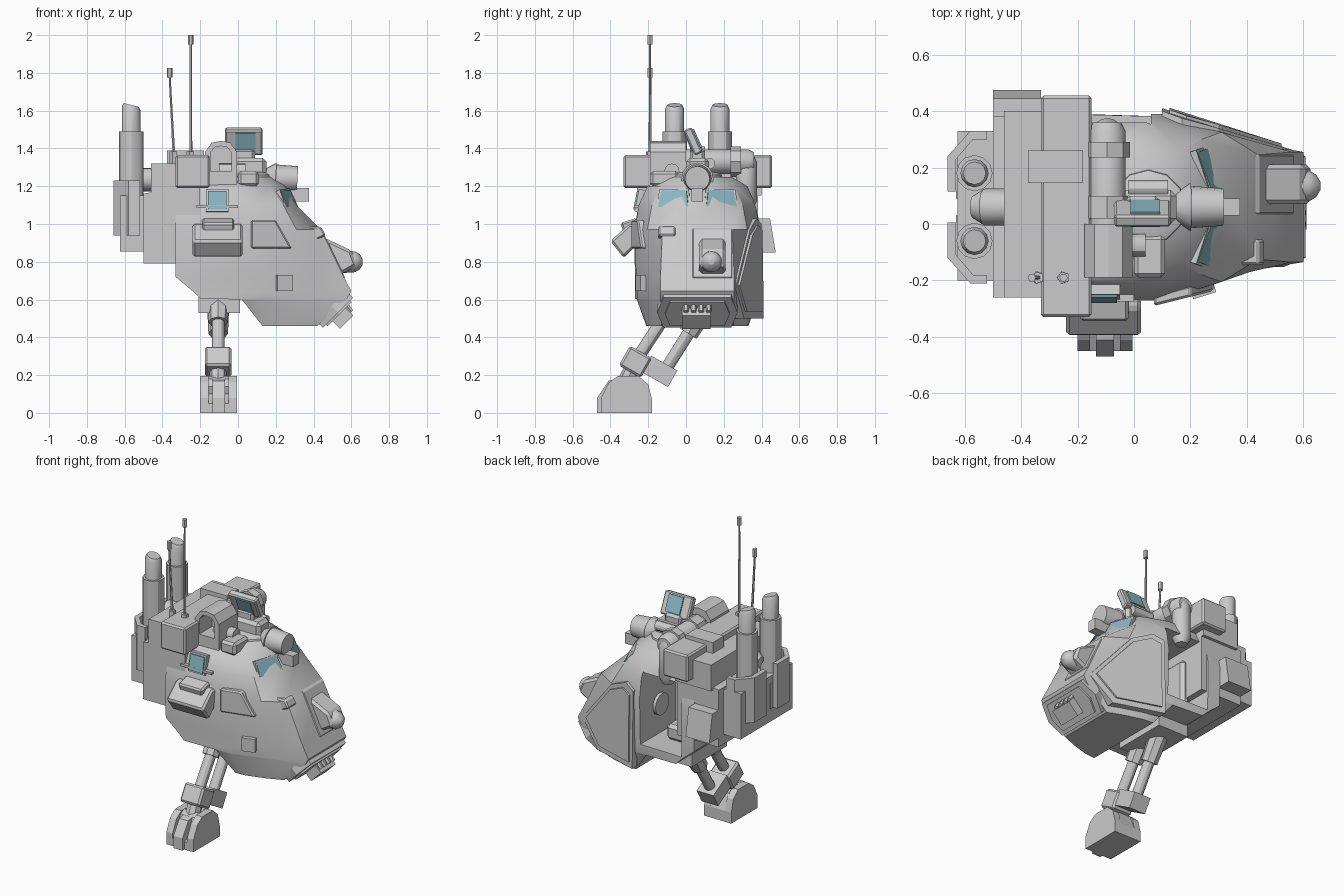
import bpy, bmesh, math
from mathutils import Vector, Matrix

if "Cube" in bpy.data.objects:
    bpy.data.objects.remove(bpy.data.objects["Cube"])

YC = 0.06  # centre line of the body in y


def mesh(name, verts, faces, color=None, bevel=0, smooth=False):
    me = bpy.data.meshes.new(name)
    me.from_pydata([tuple(v) for v in verts], [], faces)
    bm = bmesh.new()
    bm.from_mesh(me)
    bmesh.ops.recalc_face_normals(bm, faces=bm.faces)
    bm.to_mesh(me)
    bm.free()
    ob = bpy.data.objects.new(name, me)
    bpy.context.collection.objects.link(ob)
    if color:
        me.materials.append(color)
    if bevel:
        m = ob.modifiers.new("bevel", 'BEVEL')
        m.width, m.segments = bevel, 1
    if smooth:
        bpy.ops.object.select_all(action='DESELECT')
        bpy.context.view_layer.objects.active = ob
        ob.select_set(True)
        bpy.ops.object.shade_smooth_by_angle(angle=math.radians(30))
    return ob


def loft(name, rings, **kw):
    n = len(rings[0])
    faces = [(k*n+i, k*n+(i+1) % n, (k+1)*n+(i+1) % n, (k+1)*n+i)
             for k in range(len(rings)-1) for i in range(n)]
    faces += [tuple(range(n)), tuple(range((len(rings)-1)*n, len(rings)*n))]
    return mesh(name, [v for r in rings for v in r], faces, **kw)


def box(name, x, y, z, rot=(0, 0, 0), **kw):
    c = Vector((sum(x)/2, sum(y)/2, sum(z)/2))
    rm = (Matrix.Rotation(rot[2], 3, 'Z') @ Matrix.Rotation(rot[1], 3, 'Y') @ Matrix.Rotation(rot[0], 3, 'X'))
    rings = [[c + rm @ (Vector((x[i], y[j], k)) - c) for i, j in ((0, 0), (1, 0), (1, 1), (0, 1))] for k in z]
    return loft(name, rings, **kw)


def prism(name, pts, axis, lo, hi, **kw):
    put = {'x': lambda a, b, c: (c, a, b), 'y': lambda a, b, c: (a, c, b), 'z': lambda a, b, c: (a, b, c)}[axis]
    return loft(name, [[put(a, b, c) for a, b in pts] for c in (lo, hi)], **kw)


def tube(name, pts, radii, n=16, smooth=True, **kw):
    d = (Vector(pts[-1]) - Vector(pts[0])).normalized()
    q = d.to_track_quat('Z', 'Y')
    rings = [[Vector(p) + q @ Vector((r*math.cos(2*math.pi*i/n), r*math.sin(2*math.pi*i/n), 0)) for i in range(n)]
             for p, r in zip(pts, radii)]
    return loft(name, rings, smooth=smooth, **kw)


def cut(ob, cutter):
    cutter.hide_render = cutter.hide_viewport = True
    m = ob.modifiers.new("cut", 'BOOLEAN')
    m.operation, m.object, m.solver = 'DIFFERENCE', cutter, 'EXACT'


glass = bpy.data.materials.new("glass")
glass.diffuse_color = (0.25, 0.48, 0.55, 1)
glass.use_nodes = True
glass.node_tree.nodes["Principled BSDF"].inputs["Base Color"].default_value = glass.diffuse_color

# cockpit hull: levels of z, back x, back half width, mid x, half width, shoulder, front
levels = [(0.46, .13, .27, .2, .265, .32, .23, .42, .19), (0.6, .02, .32, .13, .32, .42, .225, .575, .195),
          (0.605, -.2, .33, .13, .32, .42, .225, .578, .195), (0.645, -.24, .33, .13, .32, .42, .225, .6, .195),
          (0.72, -.33, .33, .13, .325, .41, .23, .56, .195), (0.97, -.33, .335, .1, .33, .31, .265, .44, .185),
          (1.1, -.33, .31, .05, .31, .24, .24, .31, .09), (1.2, -.3, .26, .0, .265, .17, .2, .25, .07),
          (1.25, -.25, .17, .0, .18, .1, .13, .18, .05)]
rings = []
for L in levels:
    half = [(L[i], L[i+1]) for i in (1, 3, 5, 7)]
    rings.append([(x, YC-w, L[0]) for x, w in half] + [(x, YC+w, L[0]) for x, w in reversed(half)])
hull = loft("cockpit_hull", rings, smooth=True)

# doorway in the far side, with seat and dial inside
cut(hull, box("door_cutter", (-.24, .06), (.02, .6), (.66, 1.12)))
box("seat", (-.22, -.02), (.06, .24), (.66, .76), bevel=.02)
box("seat_back", (-.23, -.17), (.06, .24), (.7, 1.05), bevel=.02)
tube("door_dial", [(.03, .2, .86), (.05, .2, .86)], [.07, .07])

# thick side armour with raised inner face, following the nose taper
outline = [(.1, .5), (.1, 1.0), (.17, 1.03), (.3, .97), (.56, .66), (.42, .5)]
mid = Vector((.29, .76))
for nm, k, lo, hi in (("side_armour", 1, .36, .41), ("side_armour_face", .86, .4, .42)):
    pts = [mid + (Vector(p)-mid)*k for p in outline]
    arm = prism(nm, [tuple(p) for p in pts], 'y', lo, hi)
    for v in arm.data.vertices:
        v.co.y -= max(0, v.co.x-.1)*.32 + max(0, v.co.z-.9)*.1
w = prism("side_door_panel", [(.07, .87), (.07, 1.02), (.2, 1.02), (.285, .87)], 'y', -.29, -.25, bevel=.008)
for v in w.data.vertices:
    v.co.y += max(0, v.co.x-.07)*.25
box("side_hatch_box", (.2, .285), (-.255, -.2), (.645, .73), rot=(0, 0, .3))

# lower jaw with muzzle cluster
jaw = [(-.16, -.1), (.16, -.1), (.19, .0), (.16, .1), (-.16, .1), (-.19, 0)]
d = Vector((.707, 0, -.707))
for nm, s, off, o2 in (("jaw_plate", 1.12, -.03, .02), ("jaw_inner_plate", .9, .01, .032)):
    loft(nm, [[Vector((.515, YC, .545)) + d*k + Vector((0, a*s, 0)) + Vector((.707, 0, .707))*b*s
               for a, b in jaw] for k in (off, o2)])
box("muzzle_housing", (.49, .59), (-.02, .13), (.465, .565), rot=(0, math.radians(45), 0))
for i in range(4):
    y = YC - .06 + i*.04
    tube("muzzle", [(.55, y, .6), (.6, y, .535)], [.018, .014], 6)

# head lamp on the nose
prism("lamp_plate", [(.4, .98), (.44, .98), (.57, .71), (.52, .69)], 'y', .03, .25, bevel=.01)
prism("lamp_housing", [(.45, .93), (.6, .86), (.63, .78), (.54, .73)], 'y', .07, .21, bevel=.015)
tube("head_lamp", [(.55, .135, .8), (.62, .135, .8), (.645, .135, .8), (.66, .135, .8)], [.06, .055, .04, .015])
prism("nose_sensor", [(.34, .99), (.44, .985), (.465, .94), (.38, .9)], 'y', -.145, -.055, bevel=.008)

# windscreens, mirrored about the centre line
for s in (-1, 1):
    for nm, g, col, k in (("windscreen_frame", .01, None, .006), ("windscreen", 0, glass, .013)):
        quad = [(.308, .045-g, 1.085-g), (.252, .205+g, 1.085-g), (.215, .19+g, 1.17+g), (.265, .055-g, 1.175+g)]
        n = Vector((.84, .25, .47))
        rr = [[Vector((x, yy, z)) + n*o for x, yy, z in quad] for o in (-.05, k)]
        loft(nm, [[(v.x, YC+s*v.y, v.z) for v in r] for r in rr], color=col)

# near-side window and launcher box
box("side_window_frame", (-.17, -.05), (-.262, -.2), (1.06, 1.18), rot=(-.2, 0, 0))
box("side_window", (-.16, -.06), (-.27, -.2), (1.07, 1.17), rot=(-.2, 0, 0), color=glass)
box("window_bar", (-.22, .0), (-.275, -.25), (1.085, 1.1))
prism("launcher_box", [(-.26, 1.0), (-.3, 1.0), (-.4, .91), (-.33, .82), (-.27, .88)], 'x', -.24, .025, bevel=.012)
box("launcher_lid", (-.19, -.02), (-.34, -.25), (.96, 1.02), rot=(.3, 0, 0), bevel=.01)

# rear engine body
prism("engine_body", [(-.5, .79), (-.2, .79), (-.2, 1.22), (-.5, 1.16)], 'y', -.26, .38)
box("rear_slab", (-.625, -.47), (-.2, .33), (.855, 1.15))
box("engine_deck", (-.46, -.2), (-.26, .4), (1.15, 1.32))
box("cross_beam", (-.33, -.15), (-.33, .455), (1.19, 1.365), bevel=.01)
prism("side_pannier", [(.36, .85), (.475, .85), (.445, 1.03), (.36, 1.03)], 'x', -.5, -.33)
box("deck_box", (-.375, -.18), (.145, .26), (1.3, 1.39))
tube("rear_canister", [(-.57, YC, 1.235), (-.53, YC, 1.235), (-.42, YC, 1.235), (-.34, YC, 1.3)], [.04, .065, .065, .02])

# exhaust stacks with armour shrouds
for s in (-1, 1):
    y = YC + s*.12
    tube("exhaust_base", [(-.565, y, .95), (-.565, y, 1.49)], [.064, .064], 12)
    e = tube("exhaust_pipe", [(-.565, y, 1.4), (-.565, y, 1.61), (-.565, y, 1.63)], [.05, .05, .04], 12)
    for v in e.data.vertices:
        if v.co.z > 1.5:
            v.co.z -= (v.co.x + .565)*.25
    prism("exhaust_shroud", [(-.66, YC+s*.055), (-.66, YC+s*.18), (-.58, YC+s*.27), (-.52, YC+s*.27),
                             (-.52, YC+s*.24), (-.57, YC+s*.24), (-.63, YC+s*.17), (-.63, YC+s*.055)],
          'z', .94, 1.23)
    box("shroud_floor", (-.63, -.5), (y-.09, y+.09), (.94, 1.1))

# antennas
for bx, tx, top in ((-.25, -.25, 2.0), (-.34, -.362, 1.825)):
    tube("antenna_base", [(bx, -.19, 1.3), (bx, -.19, 1.385)], [.024, .022], 5, False)
    tube("antenna_rod", [(bx, -.19, 1.38), (tx, -.19, top-.04)], [.008, .006], 6)
    tube("antenna_tip", [(tx, -.19, top-.05), (tx, -.19, top)], [.015, .015], 6, False)

# roof intake tube, arch-fronted on the near side
arch = [(-.175, 1.2), (-.175, 1.38), (-.14, 1.43), (-.09, 1.44), (-.04, 1.43), (-.005, 1.38), (-.005, 1.2)]
inner = [(-.09 + (x+.09)*.65, 1.28 + (z-1.2)*.55) for x, z in arch]
hood = prism("intake_hood", arch, 'y', -.19, .0)
cut(hood, prism("intake_cutter", inner, 'y', -.3, -.06))
tube("intake_pipe", [(-.095, -.02, 1.33), (-.095, .33, 1.33), (-.095, .36, 1.33)], [.065, .065, .05])
tube("intake_elbow", [(-.095, .32, 1.08), (-.095, .32, 1.12), (-.095, .32, 1.33), (-.095, .32, 1.38)], [.035, .055, .055, .03])
for a, b in ((.02, .1), (.235, .29)):
    tube("intake_collar", [(-.095, a, 1.33), (-.095, b, 1.33)], [.08, .08], 8, False)

# roof hatch and fittings
tube("roof_hatch", [(.05, YC, 1.22), (.05, YC, 1.26), (.05, YC, 1.275)], [.14, .13, .1], 12)
box("roof_box", (0, .11), (-.19, -.04), (1.2, 1.28), bevel=.015)
tube("roof_canister", [(-.1, -.075, 1.28), (.04, -.075, 1.28)], [.04, .04], 12)
tube("roof_cylinder", [(-.02, .125, 1.32), (.12, .125, 1.32)], [.03, .03], 12)

# forward roof gun
tube("gun_body", [(.12, YC, 1.25), (.2, YC, 1.24), (.2, YC, 1.24), (.315, YC, 1.24)], [.03, .085, .075, .066])
box("gun_cradle", (-.05, .15), (-.0, .12), (1.24, 1.35), bevel=.02)
box("gun_brow", (.2, .375), (.03, .09), (1.12, 1.19))

# periscope screen, glazed on both faces
box("screen_housing", (-.07, .13), (.015, .06), (1.365, 1.51), rot=(.42, 0, 0), bevel=.008)
box("screen_glass", (-.012, .092), (.008, .067), (1.388, 1.495), rot=(.42, 0, 0), color=glass)
box("screen_post", (-.03, .09), (.02, .1), (1.28, 1.4), bevel=.015)

# leg: hip, two struts, knee, ankle, foot
box("hip_block", (-.21, .01), (-.12, .24), (.53, .64))
for a, b in (((-.27, .27), (-.04, .62)), ((-.12, .21), (.1, .56))):
    pa, pb = Vector((-.105, *a)), Vector((-.105, *b))
    tube("leg_strut", [pa, pb], [.033, .033], 12)
    tube("leg_sleeve", [pa.lerp(pb, .6), pb], [.052, .058], 8, False)
box("knee_block", (-.175, -.035), (-.335, -.2), (.21, .33), rot=(-.52, 0, 0), bevel=.012)
box("knee_arm", (-.165, -.045), (-.22, -.06), (.17, .27), rot=(-.52, 0, 0))
tube("ankle", [(-.105, -.34, .12), (-.105, -.27, .26)], [.045, .045], 8, False)
foot = [(-.45, 0), (-.18, 0), (-.18, .07), (-.2, .15), (-.25, .195), (-.36, .195), (-.41, .16), (-.45, .08)]
for x0, x1 in ((-.2, -.155), (-.05, -.005)):
    prism("foot_side", foot, 'x', x0, x1)
prism("foot_core", [(-.45, 0), (-.18, 0), (-.18, .07), (-.22, .17), (-.28, .17), (-.38, .09), (-.45, .05)], 'x', -.16, -.045)
tube("foot_knuckle", [(-.16, -.33, .14), (-.045, -.33, .14)], [.055, .055], 8, False)
prism("foot_toe", [(-.47, 0), (-.38, 0), (-.36, .18), (-.41, .17), (-.47, .08)], 'x', -.135, -.07)
